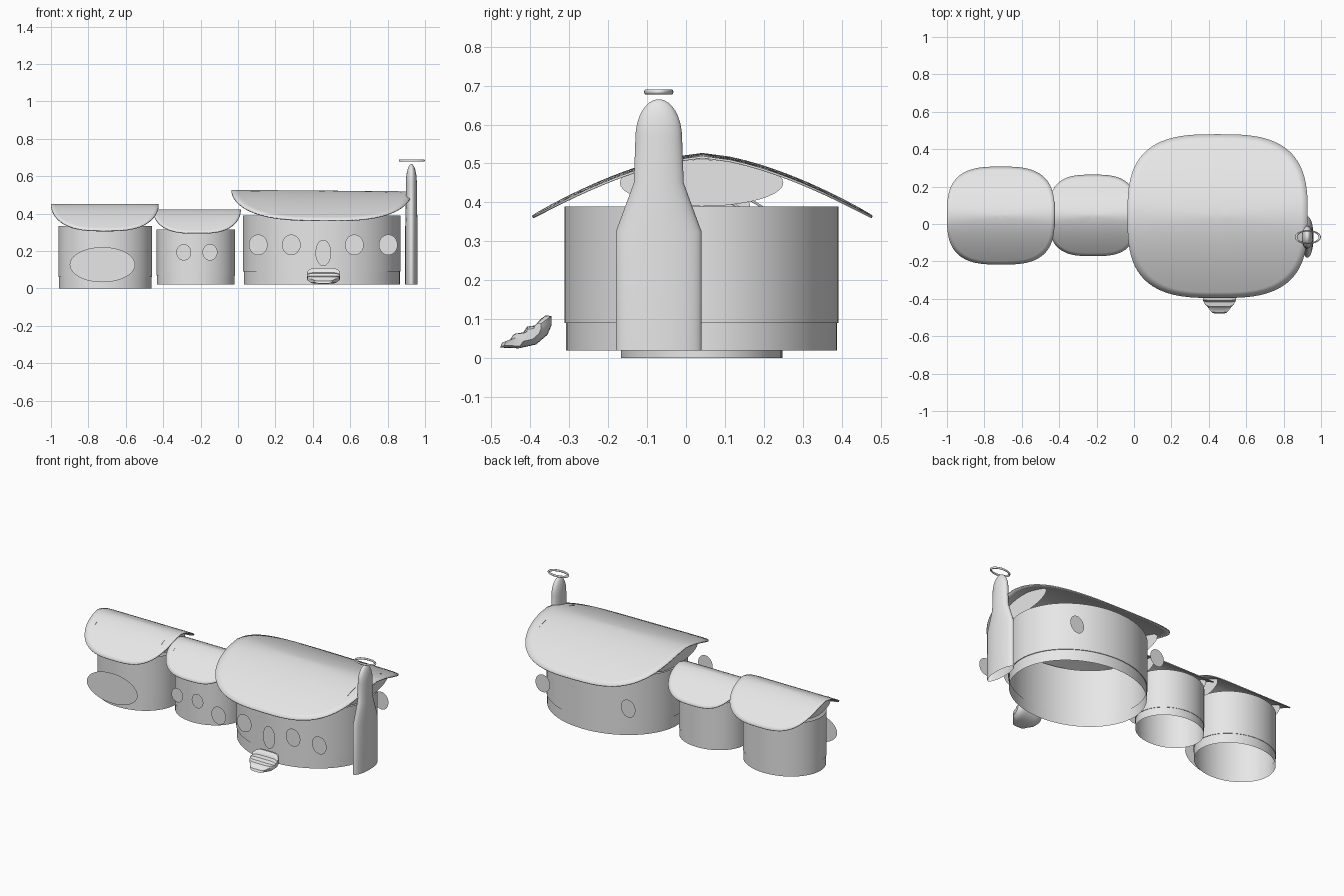
import bpy, bmesh, math
from mathutils import Vector

if "Cube" in bpy.data.objects:
    bpy.data.objects.remove(bpy.data.objects["Cube"])

grey = bpy.data.materials.new("plain_grey")
grey.use_nodes = True
grey.diffuse_color = (0.8, 0.8, 0.8, 1)
grey.node_tree.nodes["Principled BSDF"].inputs["Base Color"].default_value = (0.8, 0.8, 0.8, 1)


def finish(name, bm, smooth=True, angle=35):
    bmesh.ops.recalc_face_normals(bm, faces=bm.faces)
    mesh = bpy.data.meshes.new(name)
    bm.to_mesh(mesh)
    bm.free()
    mesh.materials.append(grey)
    obj = bpy.data.objects.new(name, mesh)
    bpy.context.collection.objects.link(obj)
    if smooth:
        bpy.ops.object.select_all(action="DESELECT")
        obj.select_set(True)
        bpy.context.view_layer.objects.active = obj
        bpy.ops.object.shade_smooth_by_angle(angle=math.radians(angle))
    return obj


def bridge(bm, a, b):
    n = len(a)
    for i in range(n):
        bm.faces.new((a[i], a[(i + 1) % n], b[(i + 1) % n], b[i]))


def loft(name, cx, cy, rings, sides=64, cap_top=False):
    """Stack of elliptical rings given as (rx, ry, z)."""
    bm = bmesh.new()
    loops = []
    for rx, ry, z in rings:
        angles = [math.tau * i / sides for i in range(sides)]
        loops.append([bm.verts.new((cx + rx * math.cos(a), cy + ry * math.sin(a), z)) for a in angles])
    for low, high in zip(loops, loops[1:]):
        bridge(bm, low, high)
    if cap_top:
        bm.faces.new(loops[-1])
    return finish(name, bm)


def wall(name, cx, cy, rx, ry, z0, lip, z1):
    """Open oval wall with a slightly recessed foot."""
    k = 0.988
    loft(name, cx, cy, [(rx * k, ry * k, z0), (rx * k, ry * k, lip), (rx, ry, lip), (rx, ry, z1)])


def roof(name, cx, cy, hx, hy, z_edge, z_top, tilt=0.0):
    """Rounded-square sheet arched across y."""
    sides, steps = 96, 14
    bm = bmesh.new()

    def vert(u, v):
        z = z_top - (z_top - z_edge) * abs(v) ** 1.55 - tilt * u
        return bm.verts.new((cx + hx * u, cy + hy * v, z))

    def power(c):
        return math.copysign(abs(c) ** (2 / 3), c)

    loops = []
    for s in range(1, steps + 1):
        r = s / steps
        angles = [math.tau * i / sides for i in range(sides)]
        loops.append([vert(r * power(math.cos(a)), r * power(math.sin(a))) for a in angles])
    centre = vert(0, 0)
    for i in range(sides):
        bm.faces.new((centre, loops[0][i], loops[0][(i + 1) % sides]))
    for inner, outer in zip(loops, loops[1:]):
        bridge(bm, inner, outer)
    obj = finish(name, bm)
    shell = obj.modifiers.new("thickness", "SOLIDIFY")
    shell.thickness = 0.006


def disc(name, centre, half, height, axis="y"):
    """Flat oval plate standing upright, facing along the axis."""
    side = Vector((1, 0, 0)) if axis == "y" else Vector((0, 1, 0))
    bm = bmesh.new()
    angles = [math.tau * i / 40 for i in range(40)]
    ring = [bm.verts.new(Vector(centre) + side * half * math.cos(a) + Vector((0, 0, height * math.sin(a))))
            for a in angles]
    bm.faces.new(ring)
    finish(name, bm, smooth=False)


# Three oval buildings
wall("left_end_wall", -0.71, 0.04, 0.25, 0.21, 0.0, 0.06, 0.335)
wall("middle_wall", -0.225, 0.045, 0.21, 0.175, 0.02, 0.07, 0.315)
wall("main_wall", 0.448, 0.04, 0.422, 0.352, 0.02, 0.09, 0.39)

# Arched roofs
roof("left_end_roof", -0.712, 0.045, 0.288, 0.262, 0.31, 0.452)
roof("middle_roof", -0.22, 0.046, 0.235, 0.218, 0.297, 0.423)
roof("main_roof", 0.447, 0.042, 0.482, 0.438, 0.365, 0.523, 0.004)

# Oval gable plates under the roof ends
for cx, dx, z, half, height, label in (
        (-0.71, 0.23, 0.39, 0.125, 0.05, "left_end"),
        (-0.22, 0.19, 0.365, 0.105, 0.045, "middle"),
        (0.447, 0.41, 0.45, 0.21, 0.06, "main")):
    for sign in (-1, 1):
        disc(label + "_gable", (cx + sign * dx, 0.04, z), half, height, "x")

# Windows and door
disc("large_window", (-0.725, -0.205, 0.127), 0.175, 0.094)
for x in (-0.29, -0.15):
    disc("middle_window", (x, -0.185, 0.193), 0.04, 0.044)
for x in (0.108, 0.285, 0.622, 0.803):
    disc("main_window", (x, -0.345, 0.233), 0.05, 0.055)
disc("main_door", (0.456, -0.345, 0.19), 0.042, 0.07)
for x in (0.14, 0.73):
    disc("back_window", (x, 0.37, 0.22), 0.05, 0.055)

# Flattened tower with a domed head
rings = [(0.033, 0.11, 0.02), (0.033, 0.11, 0.325), (0.03, 0.064, 0.45), (0.029, 0.06, 0.565)]
for i in range(1, 9):
    t = math.radians(i * 11)
    rings.append((0.029 * math.cos(t), 0.06 * math.cos(t), 0.565 + 0.1 * math.sin(t)))
loft("tower", 0.927, -0.07, rings, 48, cap_top=True)

# Ring floating above the tower
bpy.ops.mesh.primitive_torus_add(major_segments=48, minor_segments=10, major_radius=0.063,
                                 minor_radius=0.0065, location=(0.93, -0.07, 0.684))
halo = bpy.context.object
halo.name = "tower_ring"
halo.scale.y = 0.54
halo.data.materials.append(grey)
bpy.ops.object.shade_smooth_by_angle(angle=math.radians(60))

# Curved entrance steps: stepped side profile swept across x, narrowing to the front
profile = [(-0.478, 0.027), (-0.43, 0.025), (-0.385, 0.035), (-0.356, 0.06), (-0.345, 0.085),
           (-0.346, 0.108), (-0.36, 0.11), (-0.374, 0.1), (-0.38, 0.085), (-0.408, 0.081),
           (-0.418, 0.066), (-0.442, 0.062), (-0.453, 0.046), (-0.472, 0.04)]
bm = bmesh.new()
slices = []
for i in range(-6, 7):
    u = i / 6
    shrink = 1 - 0.45 * abs(u) ** 6
    loop = []
    for y, z in profile:
        width = 0.088 * math.sqrt(1 - 0.65 * max(0, (-0.4 - y) / 0.08) ** 2)
        loop.append(bm.verts.new((0.457 + u * width, -0.405 + (y + 0.405) * shrink,
                                  0.065 + (z - 0.065) * shrink)))
    slices.append(loop)
for a, b in zip(slices, slices[1:]):
    bridge(bm, a, b)
bm.faces.new(slices[0])
bm.faces.new(slices[-1])
finish("entrance_steps", bm, angle=40)
